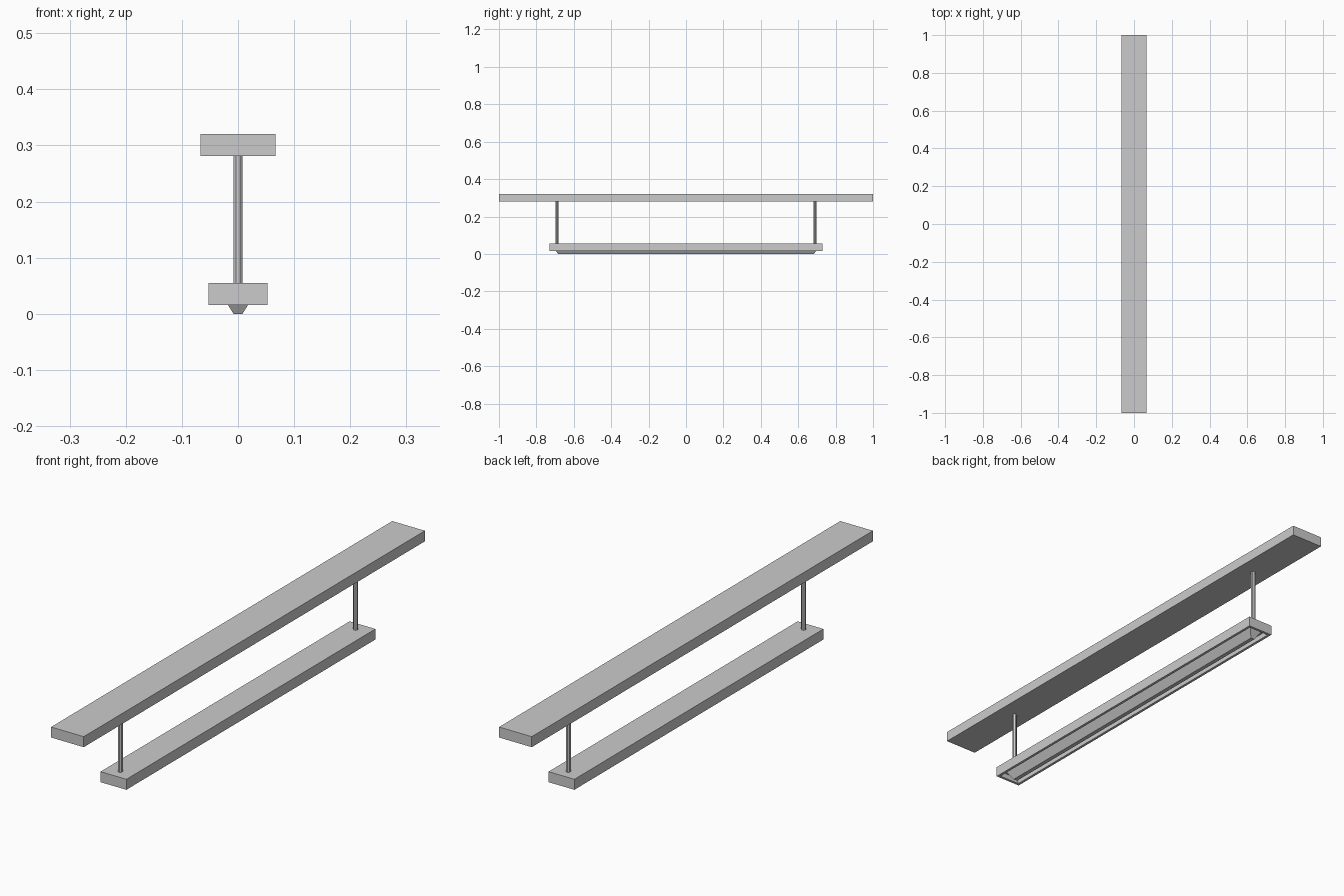
import bpy, bmesh
from math import pi, cos
from mathutils import Matrix

cube = bpy.data.objects.get("Cube")
if cube:
    bpy.data.objects.remove(cube, do_unlink=True)

GREY = (0.6, 0.6, 0.6, 1)
grey = bpy.data.materials.new("light grey")
grey.use_nodes = True
grey.diffuse_color = GREY
grey.node_tree.nodes["Principled BSDF"].inputs["Base Color"].default_value = GREY


def finish(name, bm):
    bmesh.ops.recalc_face_normals(bm, faces=bm.faces)
    mesh = bpy.data.meshes.new(name)
    bm.to_mesh(mesh)
    bm.free()
    mesh.materials.append(grey)
    obj = bpy.data.objects.new(name, mesh)
    bpy.context.collection.objects.link(obj)
    return obj


def box(half_x, half_y, z0, z1):
    bm = bmesh.new()
    bmesh.ops.create_cube(bm, size=1)
    bmesh.ops.transform(
        bm, verts=bm.verts,
        matrix=Matrix.Translation((0, 0, (z0 + z1) / 2))
        @ Matrix.Diagonal((2 * half_x, 2 * half_y, z1 - z0, 1)))
    return bm


# Long mounting plank on top
finish("mounting_plank", box(0.067, 1.0, 0.281, 0.32))

# Lamp housing: the underside is inset to a rim, sunk into a recess,
# then brought back down as a tapered diffuser
bm = box(0.053, 0.73, 0.016, 0.055)
face = min(bm.faces, key=lambda f: f.calc_center_median().z)


def step(inset, z):
    """Inset the underside by a constant border and move it to height z."""
    bmesh.ops.inset_region(bm, faces=[face], thickness=inset, use_even_offset=True)
    for v in face.verts:
        v.co.z = z


step(0.010, 0.016)     # rim
ring = bmesh.ops.extrude_discrete_faces(bm, faces=[face])["faces"]
face = ring[0]
for v in face.verts:   # recess walls
    v.co.z = 0.036
step(0.0125, 0.036)    # recess ceiling
step(0.0225, 0.0)      # tapered diffuser
finish("lamp_housing", bm)

# Eight-sided hanging posts at both ends
for name, y in (("front_post", -0.69), ("back_post", 0.69)):
    bm = bmesh.new()
    radius = 0.008 / cos(pi / 8)
    bmesh.ops.create_cone(bm, cap_ends=True, segments=8, radius1=radius,
                          radius2=radius, depth=0.226,
                          matrix=Matrix.Translation((0, y, 0.168))
                          @ Matrix.Rotation(pi / 8, 4, "Z"))
    finish(name, bm)
